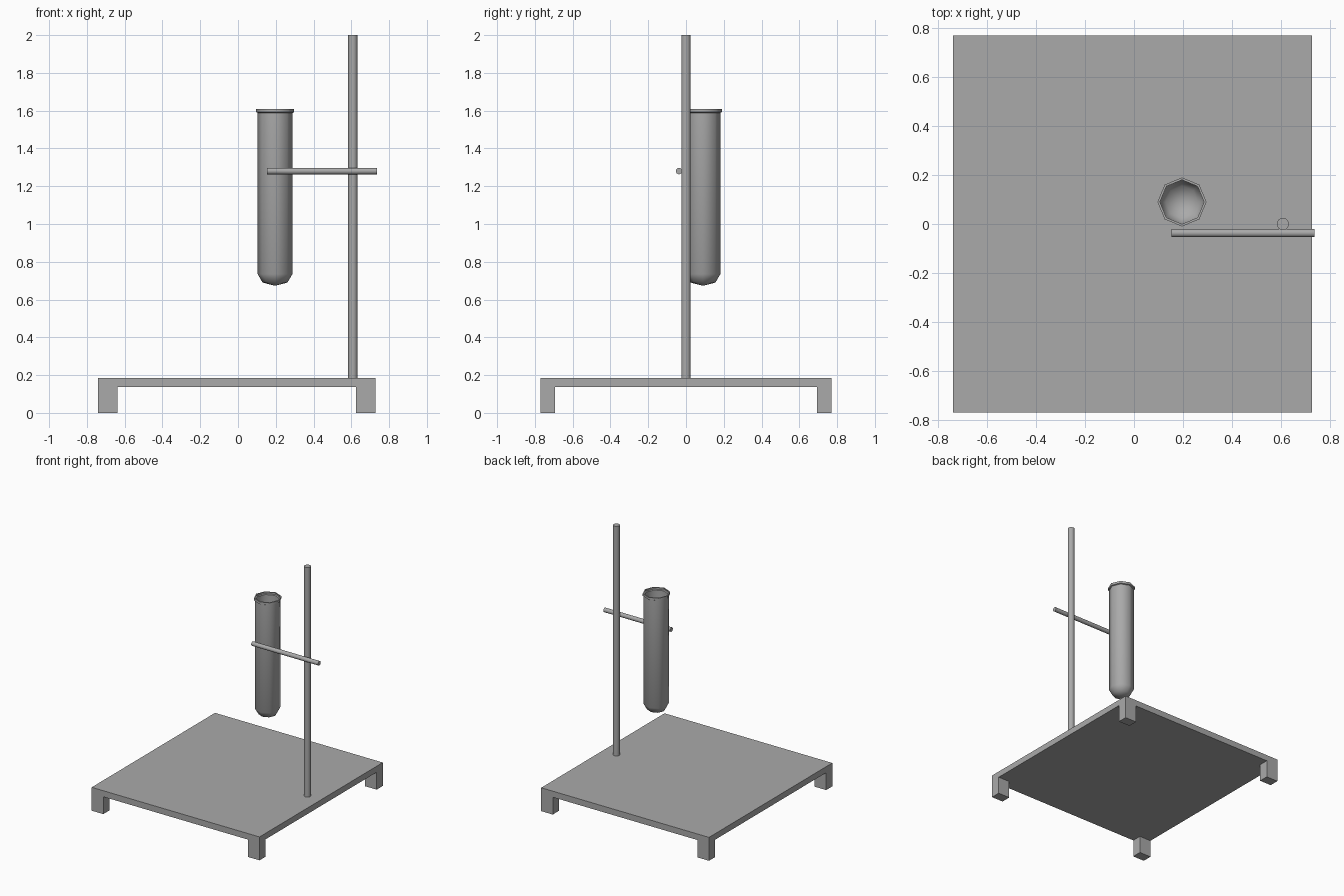
import bpy
import bmesh
from math import pi, cos, sin, radians
from mathutils import Matrix, Vector

cube = bpy.data.objects.get("Cube")
if cube:
    bpy.data.objects.remove(cube, do_unlink=True)

grey = bpy.data.materials.new("mid_grey")
grey.use_nodes = True
grey.diffuse_color = (0.4, 0.4, 0.4, 1)
grey.node_tree.nodes["Principled BSDF"].inputs["Base Color"].default_value = grey.diffuse_color


def finish(name, bm, smooth_angle=None):
    """Turn a bmesh into a named grey object."""
    mesh = bpy.data.meshes.new(name)
    bm.to_mesh(mesh)
    bm.free()
    mesh.materials.append(grey)
    obj = bpy.data.objects.new(name, mesh)
    bpy.context.collection.objects.link(obj)
    if smooth_angle:
        bpy.ops.object.select_all(action="DESELECT")
        obj.select_set(True)
        bpy.context.view_layer.objects.active = obj
        bpy.ops.object.shade_smooth_by_angle(angle=radians(smooth_angle))
    return obj


def rod(name, start, end, radius, sides=16):
    """Capped cylinder between two points."""
    start, end = Vector(start), Vector(end)
    axis = end - start
    turn = axis.to_track_quat("Z", "Y").to_matrix().to_4x4()
    bm = bmesh.new()
    bmesh.ops.create_cone(bm, cap_ends=True, segments=sides, radius1=radius,
                          radius2=radius, depth=axis.length,
                          matrix=Matrix.Translation((start + end) / 2) @ turn)
    return finish(name, bm, 40)


# Base: slab cut into a grid, with the four corners drawn down into feet
x_min, x_max, y_half = -0.74, 0.727, 0.77
z_low, z_top = 0.137, 0.185
leg_x, leg_y = 0.101, 0.077
x_mid = (x_min + x_max) / 2
bm = bmesh.new()
bmesh.ops.create_cube(bm, size=1)
bmesh.ops.scale(bm, vec=(x_max - x_min, 2 * y_half, z_top - z_low), verts=bm.verts)
bmesh.ops.translate(bm, vec=(x_mid, 0, (z_low + z_top) / 2), verts=bm.verts)
cuts = [((x, 0, 0), (1, 0, 0)) for x in (x_min + leg_x, x_max - leg_x)]
cuts += [((0, y, 0), (0, 1, 0)) for y in (leg_y - y_half, y_half - leg_y)]
for point, normal in cuts:
    bmesh.ops.bisect_plane(bm, geom=bm.verts[:] + bm.edges[:] + bm.faces[:],
                           plane_co=point, plane_no=normal)
bm.normal_update()
corners = []
for face in bm.faces:
    c = face.calc_center_median()
    if face.normal.z < -0.9 and abs(c.y) > y_half - leg_y \
            and not x_min + leg_x < c.x < x_max - leg_x:
        corners.append(face)
result = bmesh.ops.extrude_discrete_faces(bm, faces=corners)
for face in result["faces"]:
    for v in face.verts:
        v.co.z = 0
bmesh.ops.remove_doubles(bm, verts=bm.verts, dist=0.0001)
bmesh.ops.recalc_face_normals(bm, faces=bm.faces)
finish("base_platform", bm)

# Upright post and the crossbar in front of it
rod("upright_post", (0.608, 0, z_top), (0.608, 0, 2), 0.025)
rod("crossbar", (0.153, -0.037, 1.28), (0.737, -0.037, 1.28), 0.017)

# Open test tube: eight-sided thin wall with a rounded bottom and a lip
profile = [(0.066, 0.69), (0.092, 0.735), (0.092, 1.588),
           (0.1, 1.592), (0.1, 1.61), (0.09, 1.61)]
centre_x, centre_y, sides = 0.196, 0.09, 8
bm = bmesh.new()
tip = bm.verts.new((centre_x, centre_y, 0.673))
rings = []
for r, z in profile:
    rings.append([bm.verts.new((centre_x + r * cos(2 * pi * i / sides),
                                centre_y + r * sin(2 * pi * i / sides), z))
                  for i in range(sides)])
for i in range(sides):
    j = (i + 1) % sides
    bm.faces.new((tip, rings[0][j], rings[0][i]))
    for low, high in zip(rings, rings[1:]):
        bm.faces.new((low[i], low[j], high[j], high[i]))
finish("test_tube", bm, 50)
